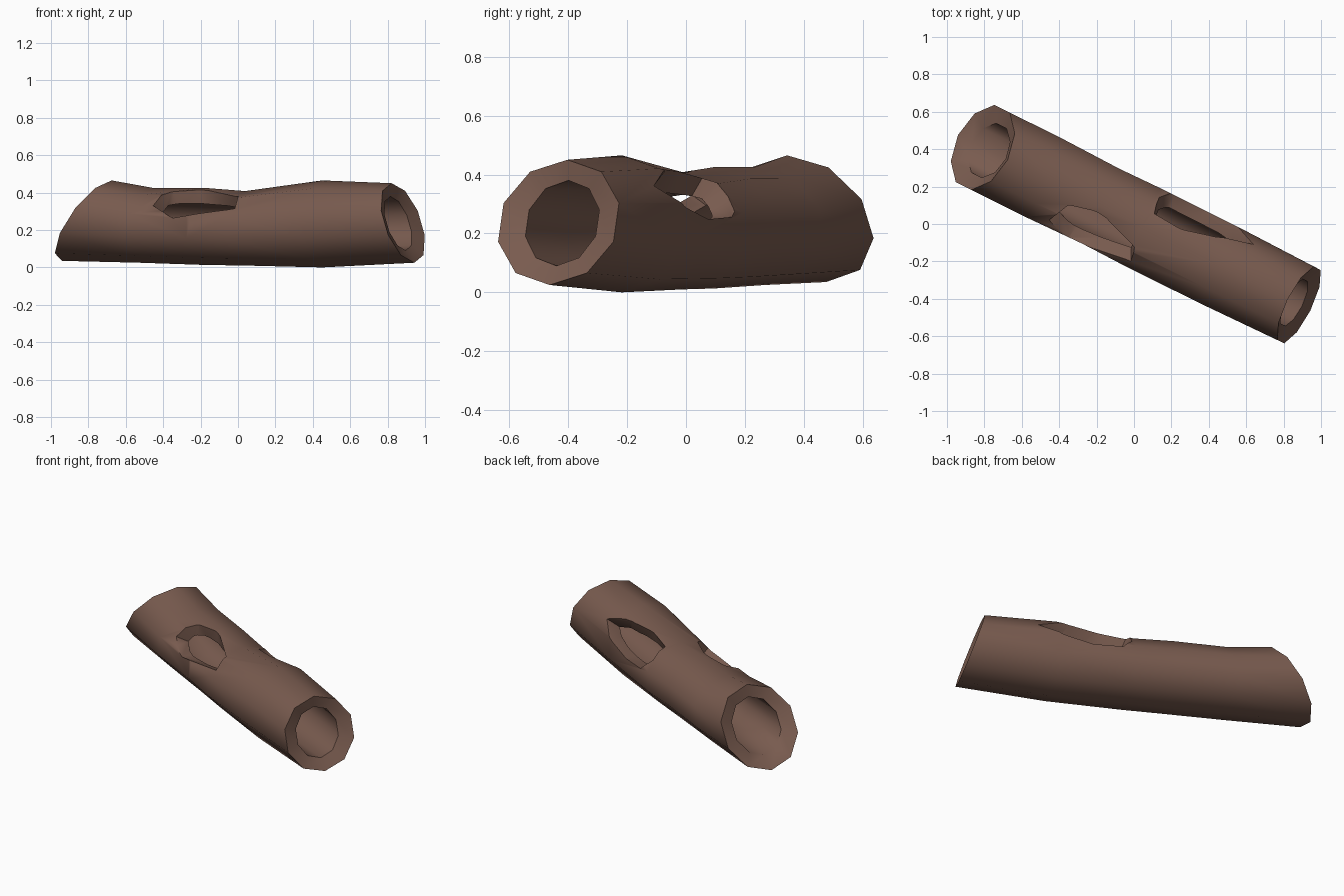
import bpy, bmesh, math
from mathutils import Vector

if "Cube" in bpy.data.objects:
    bpy.data.objects.remove(bpy.data.objects["Cube"])

SIDES = 10
AXIS = Vector((0.895, -0.446, 0))      # along the log
SIDE = Vector((0.446, 0.895, 0))       # level, across the log

bark = bpy.data.materials.new("bark brown")
bark.diffuse_color = (0.19, 0.105, 0.078, 1)
bark.use_nodes = True
bark.node_tree.nodes["Principled BSDF"].inputs["Base Color"].default_value = bark.diffuse_color


def make_object(name, bm):
    bmesh.ops.recalc_face_normals(bm, faces=bm.faces)
    me = bpy.data.meshes.new(name)
    bm.to_mesh(me)
    bm.free()
    ob = bpy.data.objects.new(name, me)
    bpy.context.collection.objects.link(ob)
    me.materials.append(bark)
    return ob


def place(s, n, z):
    return AXIS * s + SIDE * (n + 0.006) + Vector((0, 0, z))


# Cross-sections: distance along, slant, half width, bottom z, top z
outer = [(-0.92, 0.69, 0.243, 0.035, 0.465), (-0.55, 0.2, 0.243, 0.025, 0.425),
         (-0.2, 0, 0.235, 0.013, 0.425), (0.04, 0, 0.24, 0.01, 0.408),
         (0.5, 0, 0.24, 0.0, 0.465), (0.985, -0.32, 0.23, 0.025, 0.45)]
inner = [(0.955, -0.32, 0.14, 0.09, 0.38), (0.6, 0, 0.16, 0.075, 0.375),
         (0.04, 0, 0.165, 0.08, 0.34), (-0.5, 0.2, 0.16, 0.085, 0.36),
         (-0.88, 0.69, 0.155, 0.10, 0.39)]

# Hollow log: outer skin and bore joined into one closed loop of rings
bm = bmesh.new()
rings = []
for s, slant, w, lo, hi in outer + inner:
    ring = []
    for k in range(SIDES):
        a = math.radians(90) + k * math.tau / SIDES
        z = (lo + hi) / 2 + (hi - lo) / 2 * math.sin(a)
        ring.append(bm.verts.new(place(s + slant * (z - 0.23), w * math.cos(a), z)))
    rings.append(ring)
for i, a in enumerate(rings):
    b = rings[(i + 1) % len(rings)]
    for k in range(SIDES):
        j = (k + 1) % SIDES
        bm.faces.new((a[k], a[j], b[j], b[k]))
log = make_object("hollow_log", bm)


# Side holes: outline as (distance along, degrees above level), cut radially
def cut_hole(name, side, outline):
    bm = bmesh.new()
    cs = sum(p[0] for p in outline) / len(outline)
    ca = sum(p[1] for p in outline) / len(outline)
    loops = []
    for r, shrink in ((0.09, 0.78), (0.23, 1.0), (0.33, 1.12)):
        loop = []
        for s, deg in outline:
            a = math.radians(ca + (deg - ca) * shrink)
            s2 = cs + (s - cs) * shrink
            loop.append(bm.verts.new(place(s2, side * r * math.cos(a), 0.22 + r * math.sin(a))))
        loops.append(loop)
    count = len(outline)
    for a, b in zip(loops, loops[1:]):
        for k in range(count):
            j = (k + 1) % count
            bm.faces.new((a[k], a[j], b[j], b[k]))
    bm.faces.new(loops[0])
    bm.faces.new(loops[-1])
    bmesh.ops.triangulate(bm, faces=bm.faces)
    cutter = make_object(name, bm)
    cutter.hide_render = True
    mod = log.modifiers.new(name, 'BOOLEAN')
    mod.operation = 'DIFFERENCE'
    mod.solver = 'EXACT'
    mod.object = cutter
    bpy.context.view_layer.objects.active = log
    bpy.ops.object.modifier_apply(modifier=name)
    bpy.data.objects.remove(cutter)


cut_hole("back_hole", 1, [(0.05, 30), (0.12, 9), (0.3, 7), (0.48, 18),
                          (0.62, 38), (0.42, 57), (0.23, 67), (0.06, 62)])
cut_hole("front_hole", -1, [(-0.42, 30), (-0.28, 11), (0.08, 26), (0.07, 54),
                            (-0.2, 80), (-0.36, 70)])

# Smooth bark with crisp rims
bpy.ops.object.select_all(action='DESELECT')
log.select_set(True)
bpy.context.view_layer.objects.active = log
bpy.ops.object.shade_smooth_by_angle(angle=math.radians(50))
